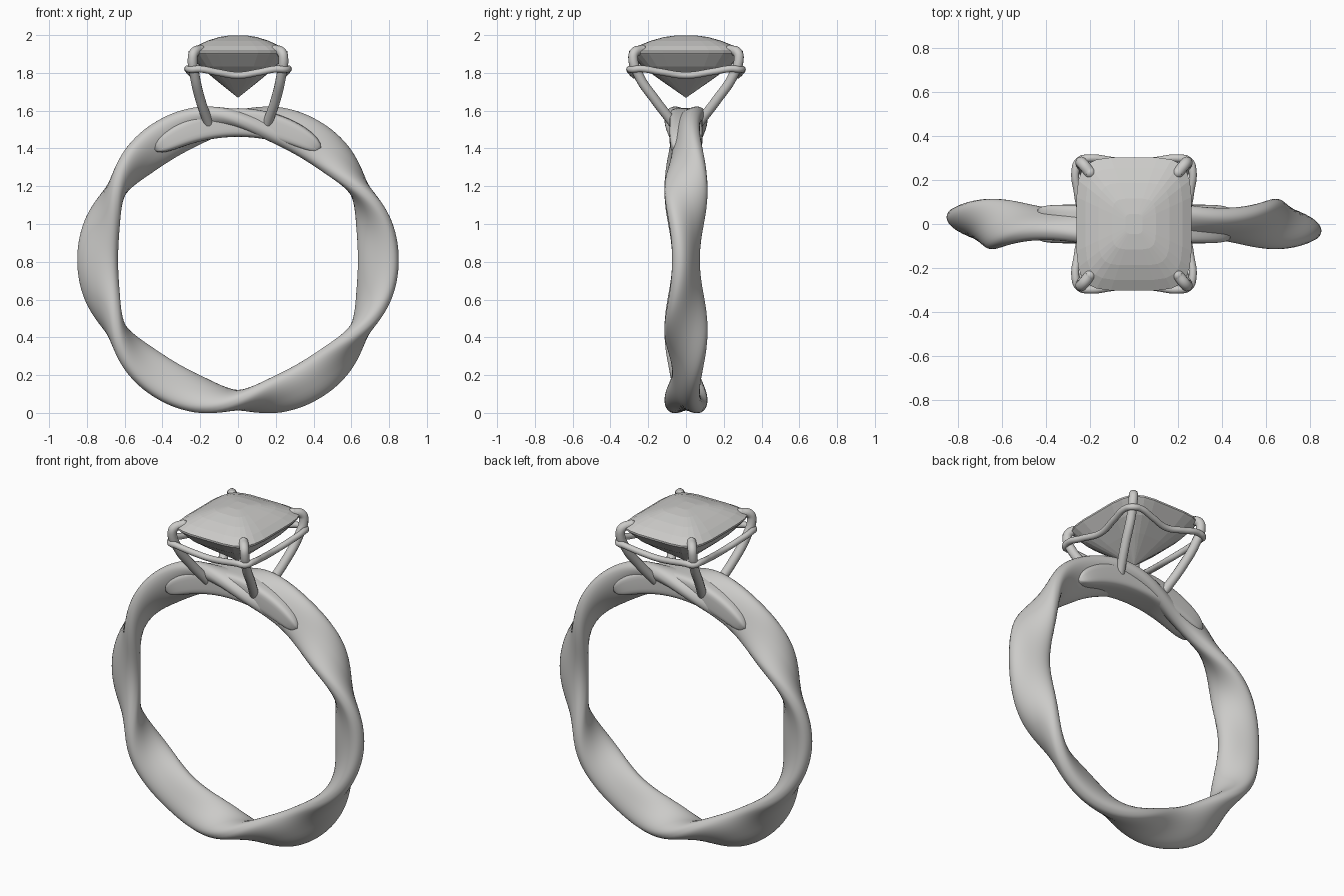
import bpy, bmesh
from math import sin, cos, pi, radians, copysign
from mathutils import Vector

if "Cube" in bpy.data.objects:
    bpy.data.objects.remove(bpy.data.objects["Cube"])

metal = bpy.data.materials.new("pale grey")
metal.use_nodes = True
metal.diffuse_color = (0.6, 0.595, 0.58, 1)
metal.node_tree.nodes["Principled BSDF"].inputs["Base Color"].default_value = metal.diffuse_color

CENTRE_Z = 0.81


def superellipse(a, b, power, count):
    """Rounded outline, from ellipse (2) to nearly a rectangle (high)."""
    pts = []
    for i in range(count):
        t = 2 * pi * (i + 0.5) / count
        c, s = cos(t), sin(t)
        pts.append((a * copysign(abs(c) ** (2 / power), c),
                    b * copysign(abs(s) ** (2 / power), s)))
    return pts


def loft(name, rings, closed=False, smooth=True):
    """Skin a list of equal point rings, closed in a loop or capped."""
    bm = bmesh.new()
    loops = [[bm.verts.new(p) for p in ring] for ring in rings]
    pairs = list(zip(loops, loops[1:]))
    if closed:
        pairs.append((loops[-1], loops[0]))
    else:
        bm.faces.new(loops[0])
        bm.faces.new(loops[-1])
    for a, b in pairs:
        for i in range(len(a)):
            j = (i + 1) % len(a)
            bm.faces.new((a[i], a[j], b[j], b[i]))
    bmesh.ops.recalc_face_normals(bm, faces=bm.faces)
    mesh = bpy.data.meshes.new(name)
    bm.to_mesh(mesh)
    bm.free()
    obj = bpy.data.objects.new(name, mesh)
    bpy.context.collection.objects.link(obj)
    mesh.materials.append(metal)
    if smooth:
        mesh.shade_smooth()


def around(angle, radius, y):
    return (radius * cos(angle), y, CENTRE_Z + radius * sin(angle))


def wire(name, points, radius, cyclic=False):
    """Round wire through the points."""
    curve = bpy.data.curves.new(name, "CURVE")
    curve.dimensions = "3D"
    curve.bevel_depth = radius
    curve.bevel_resolution = 4
    curve.resolution_u = 10
    curve.use_fill_caps = True
    spline = curve.splines.new("BEZIER")
    spline.bezier_points.add(len(points) - 1)
    spline.use_cyclic_u = cyclic
    for bp, p in zip(spline.bezier_points, points):
        bp.co = p
        bp.handle_left_type = bp.handle_right_type = "AUTO"
    curve.materials.append(metal)
    obj = bpy.data.objects.new(name, curve)
    bpy.context.collection.objects.link(obj)


def bead(name, location, radius):
    bpy.ops.mesh.primitive_uv_sphere_add(segments=16, ring_count=10, radius=radius, location=location)
    obj = bpy.context.object
    obj.name = name
    obj.data.materials.append(metal)
    obj.data.shade_smooth()


# Wavy band: a flat rounded section rocking to and fro three times around the ring
section = superellipse(0.114, 0.055, 2.4, 32)
rings = []
for k in range(180):
    theta = 2 * pi * k / 180
    twist = radians(90 - 65 * cos(3 * theta))
    ring = []
    for u, v in section:
        radial = u * cos(twist) - v * sin(twist)
        across = u * sin(twist) + v * cos(twist)
        ring.append(around(theta, 0.743 + radial, -across))
    rings.append(ring)
loft("wavy_band", rings, closed=True)

# Reinforcing bar under the setting, rounded off at both ends
rings = []
for k in range(41):
    t = -1 + k / 20
    end = max(0.05, 1 - abs(t) ** 10) ** 0.5
    half = (0.076 - 0.03 * t * t) * end
    rings.append([around(radians(90 + 37 * t), 0.727 + u, v)
                  for u, v in superellipse(half, 0.088 * (0.6 + 0.4 * end), 5, 32)])
loft("top_bar", rings)

# Faceted cushion gem, from the point below to the domed crown
gem_levels = [(0.01, 1.67), (0.51, 1.775), (0.78, 1.835), (0.97, 1.895), (1, 1.905), (1, 1.915),
              (0.84, 1.943), (0.62, 1.97), (0.38, 1.99), (0.15, 1.999)]
gem_rings = []
for scale, z in gem_levels:
    gem_rings.append([(x * scale, y * scale, z) for x, y in superellipse(0.262, 0.303, 4.5, 24)])
loft("gem", gem_rings, smooth=False)

# Four claws, mirrored into each quarter
claw_path = [(0.155, 0.065, 1.53), (0.2, 0.165, 1.66), (0.228, 0.247, 1.78),
             (0.24, 0.28, 1.88), (0.232, 0.272, 1.908), (0.2, 0.233, 1.922)]
for side, sx in (("left", 1), ("right", -1)):
    for face, sy in (("front", -1), ("back", 1)):
        path = [Vector((x * sx, y * sy, z)) for x, y, z in claw_path]
        wire(f"claw_{face}_{side}", path, 0.026)
        bead(f"claw_tip_{face}_{side}", path[-1], 0.026)

# Gallery rail: a wavy loop outside the claws, dipping between them
quarter = [(0.235, 0, 1.787), (0.255, 0.14, 1.806), (0.266, 0.24, 1.822),
           (0.25, 0.285, 1.818), (0.2, 0.298, 1.82), (0.11, 0.288, 1.803), (0, 0.272, 1.787)]
half_loop = quarter + [(-x, y, z) for x, y, z in quarter[-2::-1]]
full_loop = half_loop + [(x, -y, z) for x, y, z in half_loop[-2:0:-1]]
wire("gallery_rail", full_loop, 0.018, cyclic=True)
